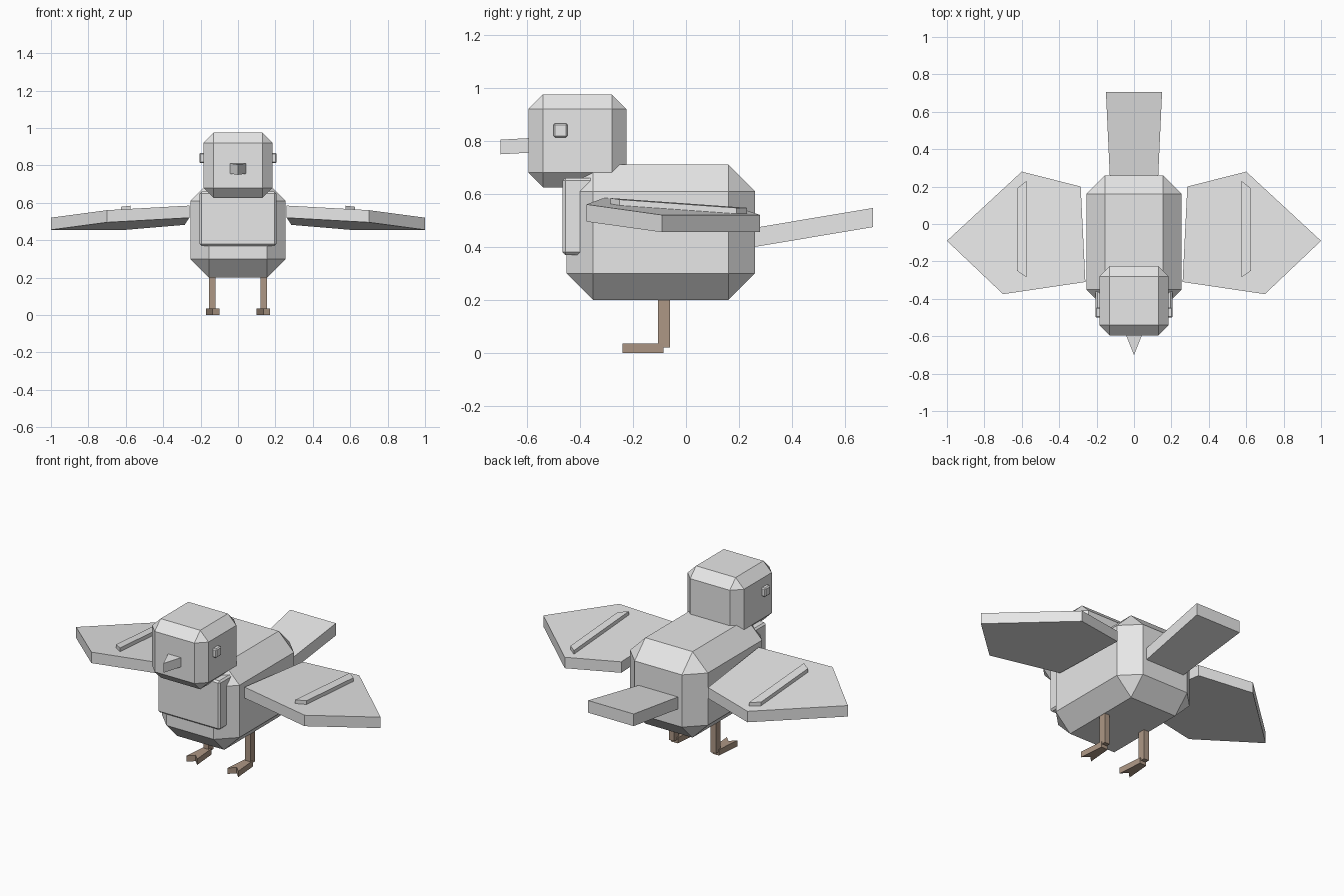
import bpy
import bmesh

if "Cube" in bpy.data.objects:
    bpy.data.objects.remove(bpy.data.objects["Cube"])


def material(name, rgb):
    m = bpy.data.materials.new(name)
    m.diffuse_color = (*rgb, 1.0)
    m.use_nodes = True
    m.node_tree.nodes["Principled BSDF"].inputs["Base Color"].default_value = m.diffuse_color
    return m


GREY = material("light_grey", (0.8, 0.8, 0.8))
BROWN = material("leg_brown", (0.42, 0.31, 0.235))


def finish(name, bm, mat):
    bmesh.ops.recalc_face_normals(bm, faces=bm.faces[:])
    mesh = bpy.data.meshes.new(name)
    bm.to_mesh(mesh)
    bm.free()
    mesh.materials.append(mat)
    ob = bpy.data.objects.new(name, mesh)
    bpy.context.collection.objects.link(ob)
    return ob


def box(name, x, y, z, mat=GREY, chamfer=0.0):
    """Box given by its (min, max) on each axis, with chamfered edges."""
    bm = bmesh.new()
    bmesh.ops.create_cube(bm, size=1)
    for v in bm.verts:
        v.co = [lo + (c + 0.5) * (hi - lo) for c, (lo, hi) in zip(v.co, (x, y, z))]
    ob = finish(name, bm, mat)
    if chamfer:
        mod = ob.modifiers.new("chamfer", 'BEVEL')
        mod.width = chamfer
        mod.segments = 1
        mod.limit_method = 'NONE'
    return ob


def slab(name, outline, low, high, mat=GREY, side=1):
    """Prism over an xy outline; low and high give z at each (x, y)."""
    bm = bmesh.new()
    rings = [[bm.verts.new((side * x, y, f(x, y))) for x, y in outline]
             for f in (low, high)]
    n = len(outline)
    for ring in rings:
        bm.faces.new(ring)
    for i in range(n):
        j = (i + 1) % n
        bm.faces.new((rings[0][i], rings[0][j], rings[1][j], rings[1][i]))
    return finish(name, bm, mat)


# Body, chest panel and head
box("body", (-0.255, 0.255), (-0.45, 0.26), (0.20, 0.71), chamfer=0.1)
box("chest_panel", (-0.205, 0.205), (-0.465, -0.33), (0.37, 0.66), chamfer=0.01)
box("head", (-0.185, 0.185), (-0.595, -0.225), (0.625, 0.975), chamfer=0.055)

# Wedge beak, slightly drooping toward the tip
slab("beak", [(0, -0.70), (0.06, -0.55), (-0.06, -0.55)],
     lambda x, y: 0.788 + 0.055 * y, lambda x, y: 0.843 + 0.055 * y)

# Tail rising backward, a little wider at its end
slab("tail", [(-0.124, 0.14), (0.124, 0.14), (0.15, 0.705), (-0.15, 0.705)],
     lambda x, y: 0.357 + 0.167 * y, lambda x, y: 0.429 + 0.167 * y)


def wing_top(x, y):
    return 0.58 - 0.066 * x - 0.071 * y


WING = [(0.26, -0.31), (0.70, -0.375), (1.0, -0.09), (0.60, 0.28), (0.285, 0.20)]
STRIP = [(0.575, -0.285), (0.625, -0.25), (0.625, 0.19), (0.575, 0.23)]
FOOT = [(-0.035, -0.24), (0, -0.205), (0.035, -0.24), (0.022, -0.085), (-0.022, -0.085)]

# Paired parts
for side, label in ((-1, "left"), (1, "right")):
    slab(f"{label}_wing", WING, lambda x, y: wing_top(x, y) - 0.065, wing_top, side=side)
    slab(f"{label}_wing_strip", STRIP, lambda x, y: wing_top(x, y) - 0.005,
         lambda x, y: wing_top(x, y) + 0.022, side=side)
    box(f"{label}_eye", sorted((side * 0.17, side * 0.207)), (-0.50, -0.447),
        (0.813, 0.866), chamfer=0.006)
    box(f"{label}_leg", sorted((side * 0.12, side * 0.154)), (-0.105, -0.06),
        (0.02, 0.23), BROWN)
    slab(f"{label}_foot", [(x + 0.135, y) for x, y in FOOT],
         lambda x, y: 0.0, lambda x, y: 0.035, BROWN, side)
